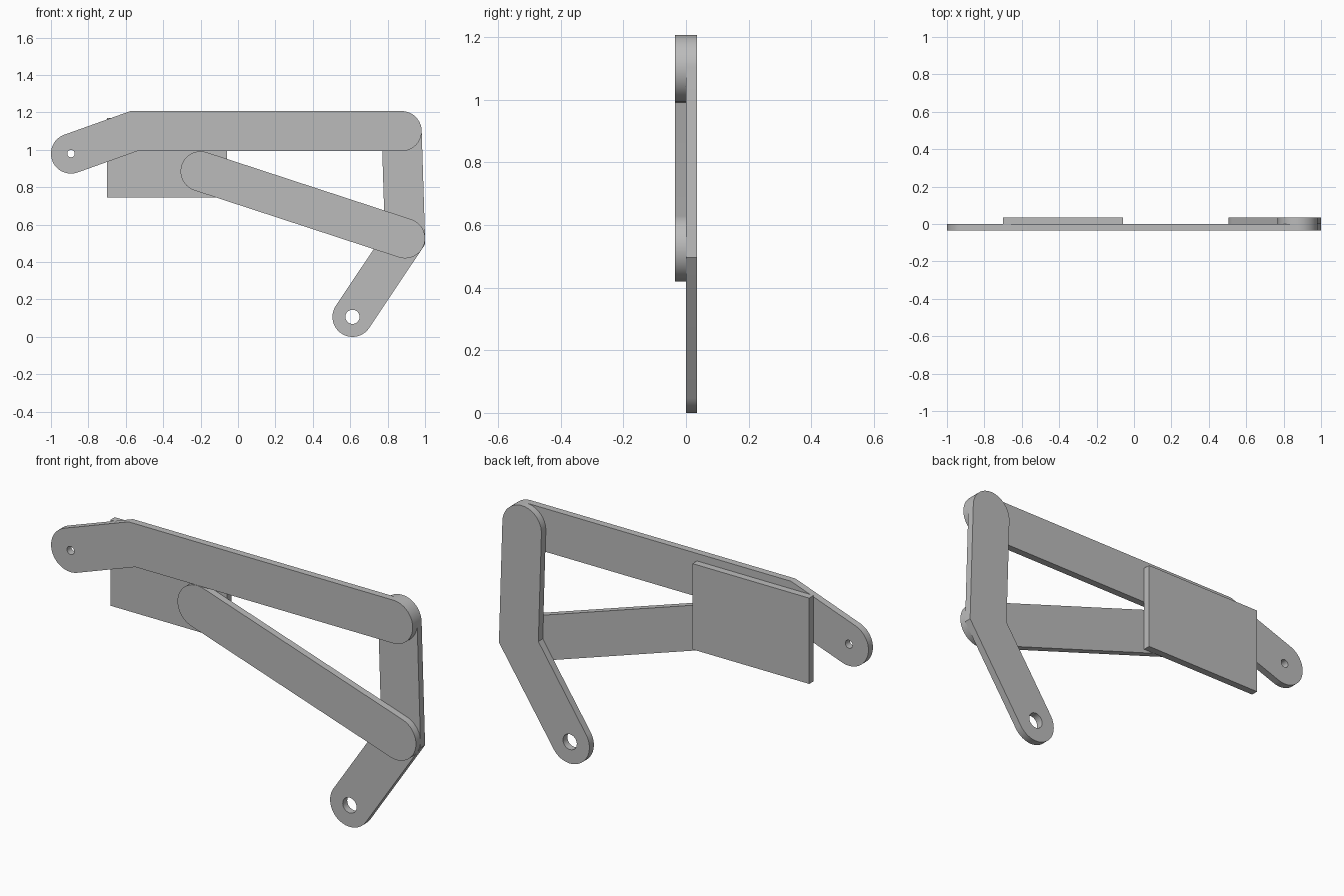
import bpy
import bmesh
import math
from mathutils import Vector

cube = bpy.data.objects.get("Cube")
if cube:
    bpy.data.objects.remove(cube)

RADIUS = 0.107      # half width of every link
THICK = 0.035       # sheet thickness

grey = bpy.data.materials.new("plain grey")
grey.use_nodes = True
colour = (0.5, 0.5, 0.5, 1)
grey.diffuse_color = colour
grey.node_tree.nodes["Principled BSDF"].inputs["Base Color"].default_value = colour


def arc(centre, radius, start, sweep, steps):
    return [centre + radius * Vector((math.cos(a), math.sin(a)))
            for a in (start + sweep * i / steps for i in range(steps + 1))]


def link_outline(path):
    """Rounded ends, mitred elbows."""
    pts = [Vector(p) for p in path]
    dirs = [(b - a).normalized() for a, b in zip(pts, pts[1:])]
    left, right = [], []
    for p, d, e in zip(pts[1:-1], dirs, dirs[1:]):
        bisector = (Vector((-d.y, d.x)) + Vector((-e.y, e.x))).normalized()
        offset = bisector * RADIUS / bisector.dot(Vector((-d.y, d.x)))
        left.append(p + offset)
        right.append(p - offset)
    first, last = (math.atan2(d.y, d.x) for d in (dirs[0], dirs[-1]))
    start_cap = arc(pts[0], RADIUS, first + math.pi / 2, math.pi, 32)
    end_cap = arc(pts[-1], RADIUS, last - math.pi / 2, math.pi, 32)
    return start_cap + right + end_cap + left[::-1]


def sheet(name, loops, y):
    """Extrude a flat outline with holes into an upright sheet."""
    curve = bpy.data.curves.new(name, "CURVE")
    curve.dimensions = "2D"
    curve.fill_mode = "BOTH"
    curve.extrude = THICK / 2
    for loop in loops:
        spline = curve.splines.new("POLY")
        spline.points.add(len(loop) - 1)
        for point, co in zip(spline.points, loop):
            point.co = (co[0], co[1], 0, 1)
        spline.use_cyclic_u = True
    obj = bpy.data.objects.new(name, curve)
    obj.rotation_euler.x = math.pi / 2
    obj.location.y = y
    bpy.context.collection.objects.link(obj)
    bpy.ops.object.select_all(action="DESELECT")
    obj.select_set(True)
    bpy.context.view_layer.objects.active = obj
    bpy.ops.object.convert(target="MESH")
    obj = bpy.context.object
    bm = bmesh.new()
    bm.from_mesh(obj.data)
    bmesh.ops.remove_doubles(bm, verts=bm.verts, dist=0.0001)
    bmesh.ops.recalc_face_normals(bm, faces=bm.faces)
    bm.to_mesh(obj.data)
    bm.free()
    obj.data.materials.clear()
    obj.data.materials.append(grey)
    bpy.ops.object.shade_smooth_by_angle(angle=math.radians(15))
    return obj


def hole(centre, radius):
    return arc(Vector(centre), radius, 0, math.tau, 32)[:-1]


# Shared joint positions
tip = (-0.893, 0.98)
top_joint = (0.875, 1.1)
low_joint = (0.893, 0.527)
foot = (0.612, 0.107)
front, back = -THICK / 2, THICK / 2

# Front layer: bent upper link and straight lower link
sheet("upper_link", [link_outline([tip, (-0.557, 1.1), top_joint]),
                     hole(tip, 0.02)], front)
sheet("lower_link", [link_outline([(-0.2, 0.885), low_joint])], front)

# Back layer: bent crank and mounting plate
sheet("crank", [link_outline([top_joint, low_joint, foot]),
                hole(foot, 0.038)], back)
sheet("mounting_plate", [[(-0.7, 0.745), (-0.06, 0.745),
                          (-0.06, 1.17), (-0.7, 1.17)]], back)
